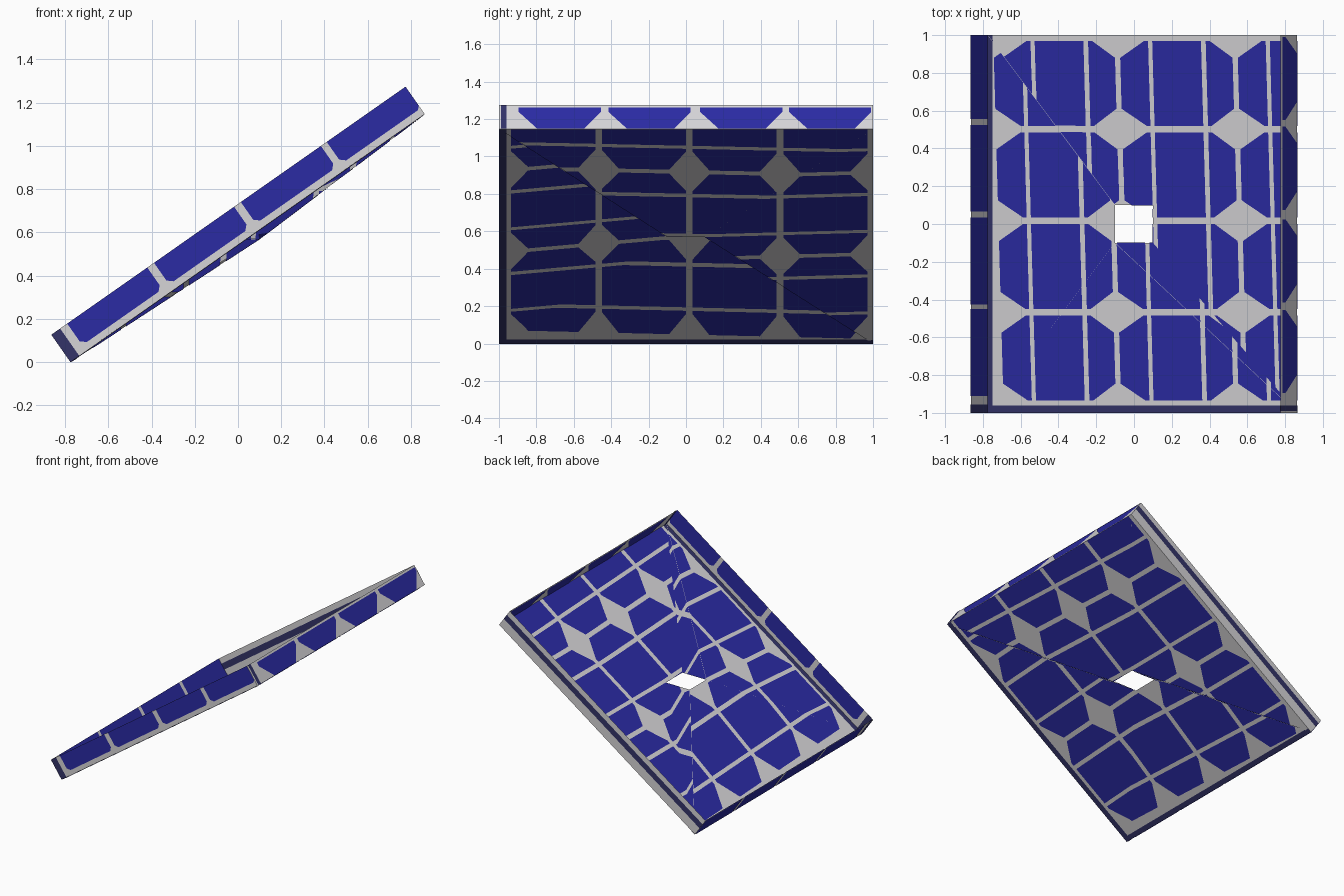
import bpy, math
from mathutils import Vector
from mathutils.geometry import barycentric_transform, normal

if "Cube" in bpy.data.objects:
    bpy.data.objects.remove(bpy.data.objects["Cube"])

TILT = math.radians(35)
C, S = math.cos(TILT), math.sin(TILT)
LENGTH, DEPTH, LIFT = 2.0, 0.155, 0.002
X0 = -(LENGTH * C - DEPTH * S) / 2      # x of the low floor edge
X1 = X0 + LENGTH * C                    # x of the high floor edge


def material(name, rgb):
    m = bpy.data.materials.new(name)
    m.diffuse_color = (*rgb, 1)
    m.use_nodes = True
    m.node_tree.nodes["Principled BSDF"].inputs["Base Color"].default_value = m.diffuse_color
    return m


MATS = [material("frame grey", (0.67, 0.66, 0.68)),
        material("cell blue", (0.024, 0.024, 0.37)),
        material("edge navy", (0.033, 0.033, 0.14))]
GREY, BLUE, NAVY = 0, 1, 2


def slab(u, y, w):
    """Point from distance up the slope, y, and height off the floor."""
    return Vector((X0 + u * C - w * S, y, u * S + w * C))


def clip(poly, tri):
    """Clip a convex 2D polygon to a counter-clockwise triangle."""
    for i in range(3):
        a, b = tri[i], tri[(i + 1) % 3]
        side = lambda p: (b[0]-a[0])*(p[1]-a[1]) - (b[1]-a[1])*(p[0]-a[0])
        out = []
        for j, q in enumerate(poly):
            p = poly[j - 1]
            sp, sq = side(p), side(q)
            if sp * sq < 0:
                t = sp / (sp - sq)
                out.append((p[0] + (q[0]-p[0])*t, p[1] + (q[1]-p[1])*t))
            if sq >= 0:
                out.append(q)
        poly = out
        if len(poly) < 3:
            return []
    return poly


def build(name, groups, smooth_normal=None):
    """Sheet of triangles ((2D, 3D) corners) with colour patches on both sides."""
    verts, faces, idx = [], [], []

    def add(points, mat):
        faces.append(range(len(verts), len(verts) + len(points)))
        verts.extend(points)
        idx.append(mat)

    for tri, patches in [(t, p) for tris, p in groups for t in tris]:
        flat = [t[0] for t in tri]
        (ax, ay), (bx, by), (cx, cy) = flat
        if (bx-ax)*(cy-ay) - (by-ay)*(cx-ax) < 0:
            tri = tri[::-1]
            flat = flat[::-1]
        solid = [t[1] for t in tri]
        n = normal(solid)
        add(solid, GREY)
        src = [Vector((*p, 0)) for p in flat]
        for poly, mat in patches:
            cut = clip(poly, flat)
            if not cut:
                continue
            pts = [barycentric_transform(Vector((*p, 0)), *src, *solid) for p in cut]
            add([p + n * LIFT for p in pts], mat)
            add([p - n * LIFT for p in reversed(pts)], mat)
    me = bpy.data.meshes.new(name)
    me.from_pydata(verts, [], faces)
    for m in MATS:
        me.materials.append(m)
    for p, i in zip(me.polygons, idx):
        p.material_index = i
    me.update()
    if smooth_normal:                   # even shading over the soft folds
        me.shade_smooth()
        custom = []
        for p in me.polygons:
            n = smooth_normal if p.normal.dot(smooth_normal) > 0 else -smooth_normal
            custom += [n] * p.loop_total
        me.normals_split_custom_set(custom)
    ob = bpy.data.objects.new(name, me)
    bpy.context.collection.objects.link(ob)


def rect(a0, a1, b0, b1):
    return [(a0, b0), (a1, b0), (a1, b1), (a0, b1)]


def chamfered(a0, a1, b0, b1, da, db, low=True):
    """Rectangle with both corners cut at its low-a or high-a end."""
    if low:
        return [(a0, b0+db), (a0+da, b0), (a1, b0), (a1, b1), (a0+da, b1), (a0, b1-db)]
    return [(a0, b0), (a1-da, b0), (a1, b0+db), (a1, b1-db), (a1-da, b1), (a0, b1)]


# Floor: tilted square around a level square hole, folded along one diagonal
def corner(x, y):
    return ((x, y), Vector((x, y, (x - X0) * math.tan(TILT))))


def rim(x, y):
    return ((x, y), Vector((x, y, 0.57)))


FL, FR, BR, BL = corner(X0, -1), corner(X1, -1), corner(X1, 1), corner(X0, 1)
fl, fr, br, bl = rim(-.1, -.1), rim(.1, -.1), rim(.1, .1), rim(-.1, .1)
upper = [[BL, br, bl], [BL, BR, br], [BR, fr, br], [BR, FR, fr]]
lower = [[FR, fl, fr], [FR, FL, fl], [FL, bl, fl], [FL, BL, bl]]


def cells(y_mid):
    """Cell pattern, slightly sheared about y_mid, with the navy border."""
    out = []
    for row in range(4):
        y1 = 0.97 - 0.485 * row
        y0 = y1 - 0.45
        for col in range(3):
            x = -0.695 + 0.6225 * col
            out += [chamfered(x, x + .15, y0, y1, .13, .09),
                    rect(x + .172, x + .43, y0, y1),
                    chamfered(x + .455, x + .595, y0, y1, .12, .09, False)]
    out = [([(x - .028 * (y - y_mid), y) for x, y in p], BLUE) for p in out]
    return out + [(rect(X0, X0 + .028, -1, 1), NAVY),
                  (rect(X0 + .028, X1, -1, -.96), NAVY)]


build("floor_panel", [(upper, cells(.9)), (lower, cells(-.75))], Vector((-S, 0, C)))


# Walls: flat strips standing square to the slope
def wall(name, length0, length1, place, patches):
    q = [((a, w), place(a, w)) for a, w in rect(length0, length1, 0, DEPTH)]
    build(name, [([q[:3], [q[0], q[2], q[3]]], patches)])


front = [([(a, DEPTH), (a, .055), (a + .025, .033), (a + .43, .033),
           (a + .452, .055), (a + .452, DEPTH)], BLUE)
         for a in (.09, .58, 1.07, 1.555)]
wall("front_wall", 0, LENGTH, lambda a, w: slab(a, -1, w),
     front + [(rect(0, .05, 0, DEPTH), NAVY)])

wall("back_wall", 0, LENGTH, lambda a, w: slab(a, 1, w),
     [(rect(0, LENGTH, .07, .115), NAVY)])

high = [([(y + .1, 0), (y + .35, 0), (y + .44, .11), (y + .44, .14), (y, .14), (y, .11)], BLUE)
        for y in (-.895, -.415, .075, .55)]
wall("high_end_wall", -1, 1, lambda a, w: slab(LENGTH, a, w),
     high + [(rect(-.99, -.96, 0, DEPTH), NAVY)])

low = [(rect(y, y + .46, 0, DEPTH), BLUE) for y in (-.91, -.425, .065, .555)]
wall("low_end_wall", -1, 1, lambda a, w: slab(0, a, w),
     low + [(rect(-1, -.955, 0, DEPTH), NAVY)])
